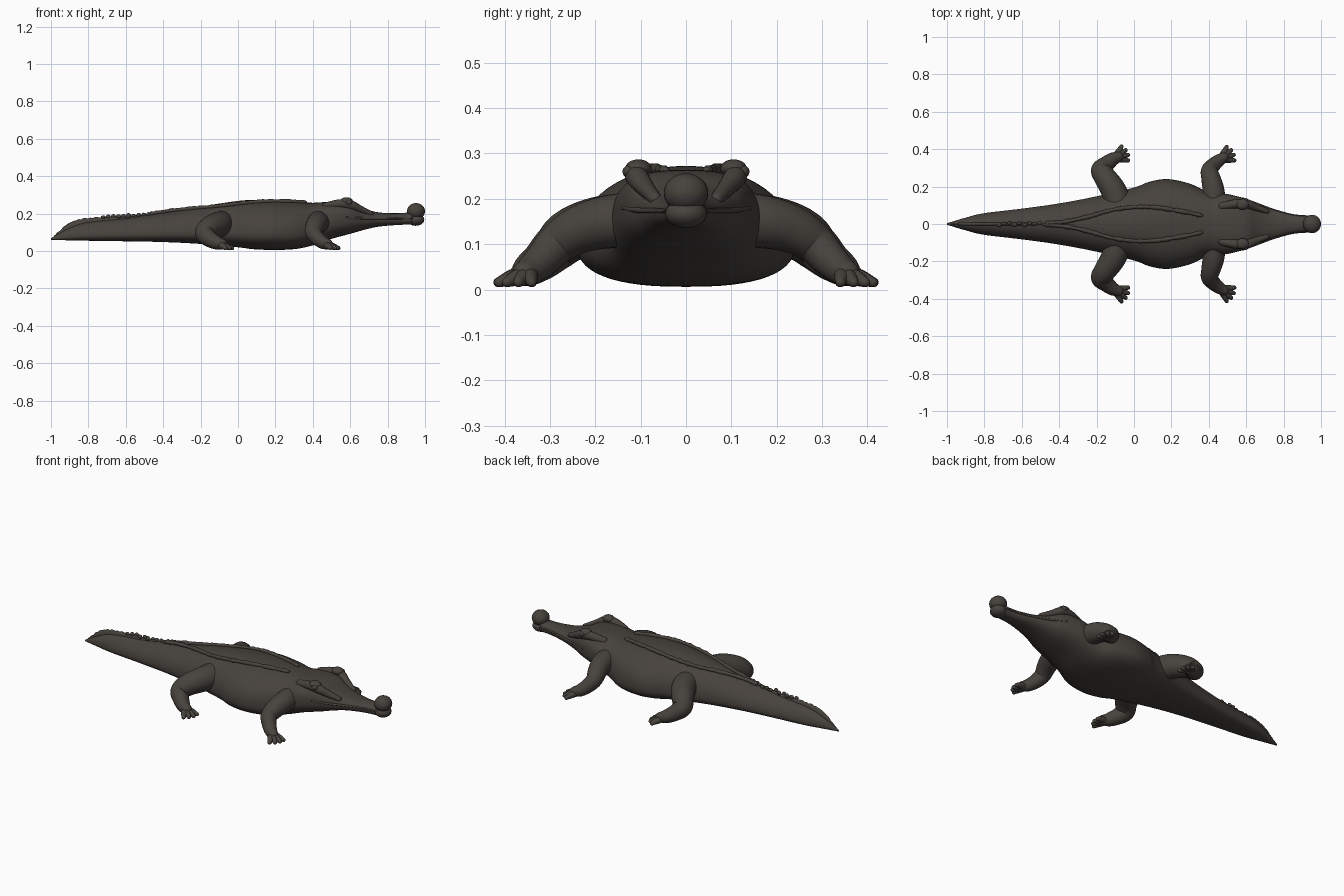
import bpy, bmesh, math, random
from mathutils import Vector

random.seed(4)
if "Cube" in bpy.data.objects:
    bpy.data.objects.remove(bpy.data.objects["Cube"])

hide = bpy.data.materials.new("dark_brown_hide")
hide.use_nodes = True
hide.diffuse_color = (0.062, 0.054, 0.046, 1)
hide.node_tree.nodes["Principled BSDF"].inputs["Base Color"].default_value = hide.diffuse_color


def finish(name, bm, mirror=False):
    bmesh.ops.recalc_face_normals(bm, faces=bm.faces)
    mesh = bpy.data.meshes.new(name)
    bm.to_mesh(mesh)
    bm.free()
    mesh.materials.append(hide)
    mesh.shade_smooth()
    ob = bpy.data.objects.new(name, mesh)
    bpy.context.collection.objects.link(ob)
    if mirror:
        m = ob.modifiers.new("mirror", "MIRROR")
        m.use_axis = (False, True, False)
        m.use_mirror_merge = False
    return ob


def spline(pts, steps):
    """Smooth curve through rows of numbers."""
    out = []
    for i in range(len(pts) - 1):
        a, b, c, d = (pts[min(max(i + k, 0), len(pts) - 1)] for k in (-1, 0, 1, 2))
        for s in range(steps):
            t = s / steps
            out.append([q + .5 * t * (r - p + t * (2*p - 5*q + 4*r - u + t * (3*(q - r) + u - p)))
                        for p, q, r, u in zip(a, b, c, d)])
    return out + [list(pts[-1])]


def skin(bm, rings):
    """Join rings of points into a closed tube."""
    vs = [[bm.verts.new(p) for p in ring] for ring in rings]
    n = len(vs[0])
    for a, b in zip(vs, vs[1:]):
        for j in range(n):
            bm.faces.new((a[j], a[(j + 1) % n], b[(j + 1) % n], b[j]))
    bm.faces.new(vs[0])
    bm.faces.new(vs[-1])


def limb(bm, pts, steps=8, flat=1.0, n=20, rough=0):
    """Rounded tube through rows of x, y, z, radius."""
    rows = spline(pts, steps)
    P = [Vector(r[:3]) for r in rows]
    R = [r[3] * (1 + random.uniform(-rough, rough)) for r in rows]
    T = [(P[min(i + 1, len(P) - 1)] - P[max(i - 1, 0)]).normalized() for i in range(len(P))]
    caps = [math.radians(a) for a in (85, 65, 45, 22)]
    seq = [(P[0] - T[0] * R[0] * math.sin(a), T[0], R[0] * math.cos(a)) for a in caps]
    seq += list(zip(P, T, R))
    seq += [(P[-1] + T[-1] * R[-1] * math.sin(a), T[-1], R[-1] * math.cos(a)) for a in reversed(caps)]
    rings = []
    for p, t, r in seq:
        side = t.cross(Vector((0, 0, 1))).normalized()
        up = side.cross(t) * flat
        rings.append([p + r * (side * math.cos(k) + up * math.sin(k))
                      for k in (2 * math.pi * j / n for j in range(n))])
    skin(bm, rings)


def ball(bm, centre, size):
    made = bmesh.ops.create_uvsphere(bm, u_segments=28, v_segments=18, radius=1)["verts"]
    bmesh.ops.scale(bm, vec=size, verts=made)
    bmesh.ops.translate(bm, vec=centre, verts=made)


# Body: x, half width, bottom, top, height of widest part, upper roundness
STATIONS = [
    (-1, .004, .06, .068, .064, 1), (-.9, .034, .057, .125, .08, 1.1),
    (-.8, .058, .055, .155, .085, 1.15), (-.6, .082, .052, .175, .09, 1.15),
    (-.4, .11, .048, .205, .095, 1.1), (-.2, .148, .038, .238, .1, 1.0),
    (0, .195, .02, .268, .1, 1.0), (.08, .225, .01, .272, .1, 1.0),
    (.18, .24, .006, .272, .1, .95), (.3, .215, .01, .265, .1, .9),
    (.4, .17, .03, .258, .12, .85), (.5, .16, .065, .264, .16, .75),
    (.6, .134, .092, .258, .175, .7), (.67, .103, .112, .228, .175, .8),
    (.75, .075, .13, .207, .172, .9), (.85, .049, .139, .202, .172, .9),
    (.93, .042, .142, .208, .174, 1.0)]
ROWS = spline(STATIONS, 8)


def back_height(x, y):
    r = min(ROWS, key=lambda q: abs(q[0] - x))
    c = min(abs(y) / r[1], 1) ** (1 / r[5])
    return r[4] + (r[3] - r[4]) * math.sqrt(max(1 - c * c, 0)) ** r[5]


bm = bmesh.new()
rings = []
for x, w, lo, hi, mid, e in ROWS:
    ring = []
    for j in range(56):
        a = 2 * math.pi * j / 56
        c, s = math.cos(a), math.sin(a)
        k = e if s > 0 else .8
        ring.append((x, math.copysign(abs(c) ** k * w, c),
                     mid + math.copysign(abs(s) ** k, s) * ((hi - mid) if s > 0 else (mid - lo))))
    rings.append(ring)
skin(bm, rings)
finish("body", bm)

# Snout tip: bulb above, jaw end below
bm = bmesh.new()
ball(bm, (.952, 0, .213), (.048, .049, .043))
finish("nose_bulb", bm)
bm = bmesh.new()
ball(bm, (.95, 0, .167), (.046, .046, .032))
finish("lower_jaw_tip", bm)
bm = bmesh.new()
limb(bm, [(.93, .041, .176, .005), (.85, .048, .174, .005), (.75, .074, .174, .006),
          (.66, .107, .175, .006), (.58, .138, .18, .005)], n=10)
finish("lips", bm, True)

# Brows and eyes
bm = bmesh.new()
limb(bm, [(.47, .095, .24, .02), (.54, .107, .252, .024), (.6, .108, .248, .025),
          (.65, .09, .225, .02), (.71, .068, .2, .014)])
finish("brows", bm, True)
bm = bmesh.new()
ball(bm, (.58, .105, .267), (.034, .029, .02))
ball(bm, (.592, .126, .26), (.018, .014, .014))
finish("eyes", bm, True)

# Paired ridges on the back, meeting on the tail
bm = bmesh.new()
path = [(.36, .045), (.27, .065), (.12, .088), (0, .09), (-.12, .074), (-.24, .04), (-.36, .014), (-.46, .005)]
limb(bm, [(x, y, back_height(x, y) + .004, .011) for x, y in path], steps=10, n=10, rough=.2)
finish("back_ridges", bm, True)

# Tail crest: thin tapering fin
bm = bmesh.new()
crest = spline([(-.995, .067), (-.95, .112), (-.9, .15), (-.84, .17), (-.75, .18), (-.6, .187),
                (-.45, .2), (-.32, .222)], 8)
rings = []
for x, top in crest:
    top += random.uniform(-.003, .003)
    t = .011 * min(1, (x + 1.01) * 10)
    rings.append([(x, -t, .065), (x, -t * .8, top - t), (x, 0, top), (x, t * .8, top - t), (x, t, .065)])
skin(bm, rings)
finish("tail_crest", bm)

# Scutes along the crest
bm = bmesh.new()
for i in range(13):
    x = -.72 + i * .027
    z = min(crest, key=lambda q: abs(q[0] - x))[1]
    ball(bm, (x, random.uniform(-.007, .007), z), (.013, .009, random.uniform(.008, .016)))
finish("tail_scutes", bm)


# Legs with toes fanned around a direction
def leg(name, path, foot, heading):
    bm = bmesh.new()
    limb(bm, path, n=28)
    fx, fy = foot
    for i in range(4):
        a = heading + math.radians((i - 1.5) * 24)
        dx, dy = math.cos(a), math.sin(a)
        limb(bm, [(fx, fy, .034, .022), (fx + .038 * dx, fy + .038 * dy, .026, .018),
                  (fx + .07 * dx, fy + .07 * dy, .016, .011)], n=12, steps=5)
    finish(name, bm, True)


leg("hind_legs", [(-.08, .09, .14, .075), (-.11, .18, .14, .068), (-.155, .25, .122, .06),
                  (-.178, .288, .092, .052), (-.15, .318, .064, .044), (-.115, .345, .045, .037),
                  (-.085, .358, .036, .029)], (-.1, .352), math.radians(26))
leg("front_legs", [(.43, .1, .155, .062), (.425, .18, .148, .058), (.412, .24, .13, .052),
                   (.403, .285, .1, .045), (.425, .315, .068, .039), (.455, .34, .045, .034),
                   (.48, .355, .036, .028)], (.467, .348), math.radians(30))
